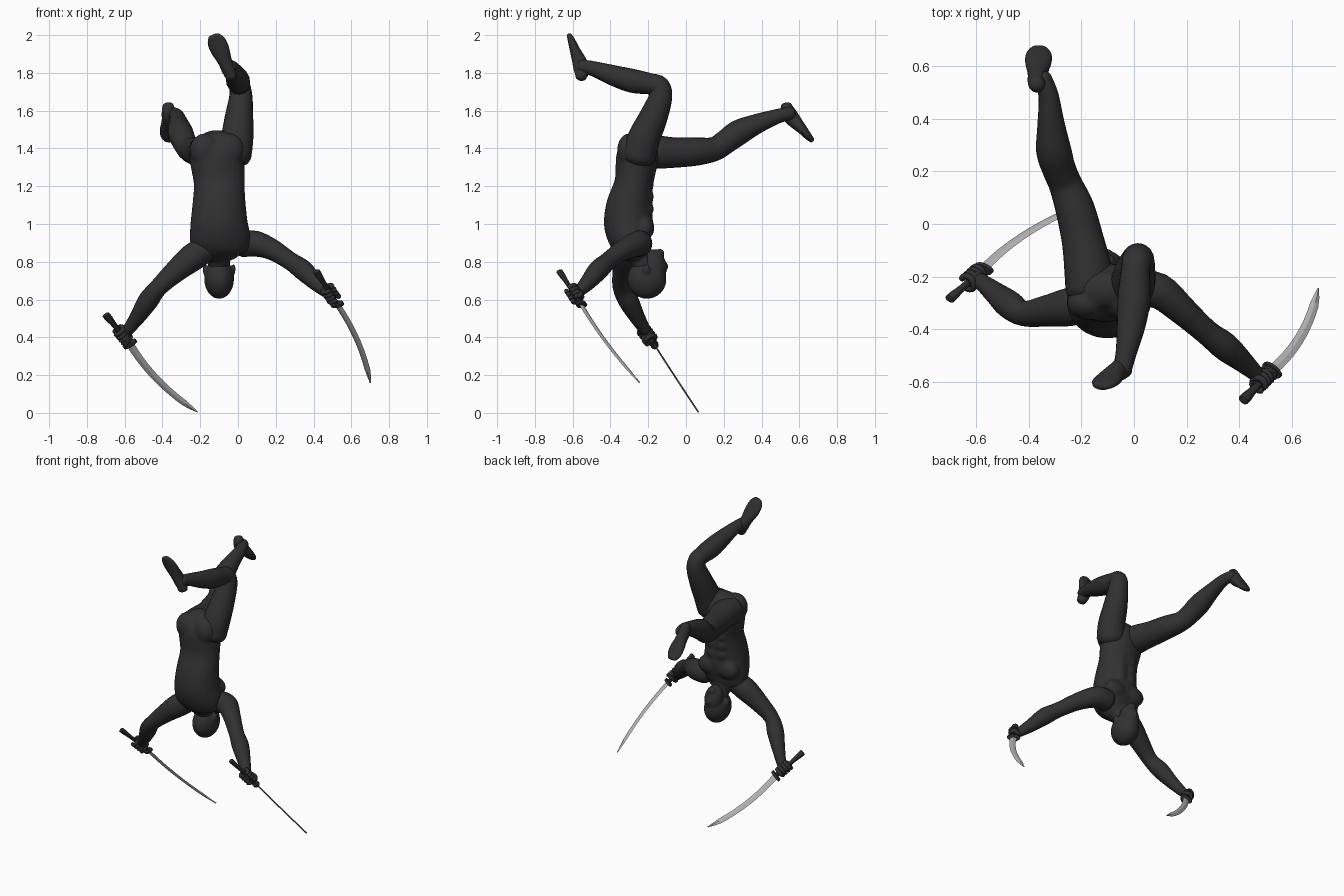
import bpy, bmesh, math
from mathutils import Vector, Matrix

if "Cube" in bpy.data.objects:
    bpy.data.objects.remove(bpy.data.objects["Cube"])


def material(name, v):
    m = bpy.data.materials.new(name)
    m.diffuse_color = (v, v, v, 1)
    m.use_nodes = True
    m.node_tree.nodes["Principled BSDF"].inputs["Base Color"].default_value = m.diffuse_color
    return m


DARK = material("charcoal", 0.03)
STEEL = material("steel grey", 0.5)


def catmull(pts, steps):
    out = []
    for i in range(len(pts) - 1):
        a, b, c, d = (Vector(pts[max(0, min(len(pts) - 1, i + k))]) for k in (-1, 0, 1, 2))
        for s in range(steps):
            t = s / steps
            out.append(0.5 * (2 * b + (c - a) * t + (2 * a - 5 * b + 4 * c - d) * t * t
                              + (3 * b - a - 3 * c + d) * t ** 3))
    out.append(Vector(pts[-1]))
    return out


def loft(bm, secs, ref=(1, 0, 0), n=20, steps=4, cap=0.6):
    """Tube through (x, y, z[, ra, rb]) sections; ra lies along ref. Rounded ends."""
    secs = [s if len(s) == 5 else (*s, s[3]) for s in secs]
    pts = catmull(secs, steps)
    c = [Vector(p[:3]) for p in pts]
    rings = []
    last = len(c) - 1
    for i, p in enumerate(pts):
        t = (c[min(i + 1, last)] - c[max(i - 1, 0)]).normalized()
        side = (Vector(ref) - t * t.dot(Vector(ref))).normalized()
        up = t.cross(side)
        here = [(c[i], 1.0)]
        if cap and i in (0, last):
            sign = -1 if i == 0 else 1
            r = min(p[3], p[4]) * cap * sign
            extra = [(c[i] + t * r * math.sin(a), math.cos(a)) for a in (0.5, 1.0, 1.4)]
            here = here + extra if i else extra[::-1] + here
        for o, k in here:
            rings.append([bm.verts.new(o + side * p[3] * k * math.cos(a) + up * p[4] * k * math.sin(a))
                          for a in (2 * math.pi * j / n for j in range(n))])
    for r0, r1 in zip(rings, rings[1:]):
        for j in range(n):
            bm.faces.new((r0[j], r0[(j + 1) % n], r1[(j + 1) % n], r1[j]))
    bm.faces.new(rings[0])
    bm.faces.new(rings[-1])


def ball(bm, loc, radii, rot=None):
    m = Matrix.Translation(loc) @ (rot or Matrix()) @ Matrix.Diagonal((*radii, 1))
    bmesh.ops.create_uvsphere(bm, u_segments=24, v_segments=16, radius=1, matrix=m)


def finish(name, bm, mat=DARK, voxel=0, angle=60):
    bmesh.ops.recalc_face_normals(bm, faces=bm.faces)
    me = bpy.data.meshes.new(name)
    bm.to_mesh(me)
    bm.free()
    ob = bpy.data.objects.new(name, me)
    bpy.context.collection.objects.link(ob)
    me.materials.append(mat)
    for p in me.polygons:
        p.use_smooth = True
    if voxel:  # fuse overlapping volumes into one soft skin
        r = ob.modifiers.new("fuse", 'REMESH')
        r.mode = 'VOXEL'
        r.voxel_size = voxel
        r.use_smooth_shade = True
        s = ob.modifiers.new("soften", 'SMOOTH')
        s.iterations = 4
    else:
        bpy.context.view_layer.objects.active = ob
        bpy.ops.object.select_all(action='DESELECT')
        ob.select_set(True)
        bpy.ops.object.shade_smooth_by_angle(angle=math.radians(angle))
    return ob


# Torso: upside down, belly towards +y
bm = bmesh.new()
loft(bm, [(-.11, -.25, 1.455, .09, .07), (-.11, -.25, 1.41, .135, .10), (-.11, -.26, 1.34, .145, .112),
          (-.10, -.275, 1.22, .135, .103), (-.10, -.30, 1.10, .142, .122), (-.10, -.305, 1.0, .153, .13),
          (-.095, -.295, .92, .162, .115), (-.10, -.28, .87, .15, .09), (-.10, -.27, .84, .11, .065)])
for s in (-1, 1):
    ball(bm, (-.10 + s * .072, -.215, .98), (.078, .048, .062))      # chest
    ball(bm, (-.11 + s * .065, -.30, 1.39), (.08, .065, .09))        # buttocks
    for k in range(3):
        ball(bm, (-.10 + s * .035, -.192, 1.08 + k * .065), (.035, .022, .034))  # belly muscles
loft(bm, [(-.10, -.28, .90, .075), (-.10, -.25, .83, .058), (-.10, -.215, .76, .055)])  # neck
finish("torso", bm, voxel=.011)

# Head: crown down, face towards +y
bm = bmesh.new()
ball(bm, (-.10, -.207, .708), (.079, .104, .104), Matrix.Rotation(.2, 4, 'X'))
ball(bm, (-.10, -.165, .785), (.06, .06, .085), Matrix.Rotation(.35, 4, 'X'))
ball(bm, (-.10, -.112, .775), (.014, .018, .026))
ball(bm, (-.10, -.14, .845), (.03, .026, .024))
for s in (-1, 1):
    ball(bm, (-.10 + s * .077, -.21, .76), (.01, .02, .03))
finish("head", bm, voxel=.008)

# Arms: shoulder, elbow, wrist
ARMS = {
    "left_side_arm": [(-.17, -.30, .87, .07), (-.245, -.315, .82, .073), (-.33, -.33, .75, .06),
                      (-.42, -.34, .665, .048), (-.475, -.305, .595, .054), (-.53, -.26, .51, .042),
                      (-.585, -.215, .435, .03)],
    "right_side_arm": [(.02, -.25, .895, .07), (.095, -.255, .895, .068), (.18, -.325, .865, .056),
                       (.275, -.41, .805, .048), (.345, -.465, .755, .054), (.41, -.52, .69, .042),
                       (.465, -.57, .64, .03)],
}
for name, secs in ARMS.items():
    bm = bmesh.new()
    loft(bm, secs, ref=(0, 1, 0))
    finish(name, bm)

# Legs: hip, knee, ankle
LEGS = {
    "bent_leg": [(-.02, -.25, 1.36, .09), (-.005, -.225, 1.45, .086), (.005, -.175, 1.56, .076),
                 (.015, -.135, 1.67, .062), (.01, -.142, 1.728, .056), (.005, -.19, 1.742, .056),
                 (0, -.28, 1.757, .063), (-.01, -.38, 1.785, .055), (-.03, -.49, 1.822, .04),
                 (-.045, -.555, 1.835, .036)],
    "stretched_leg": [(-.17, -.25, 1.385, .09), (-.175, -.17, 1.382, .09), (-.195, -.06, 1.378, .08),
                      (-.225, .06, 1.384, .074), (-.26, .15, 1.397, .064), (-.285, .21, 1.435, .064),
                      (-.305, .28, 1.485, .067), (-.315, .38, 1.532, .052), (-.325, .49, 1.572, .038),
                      (-.35, .555, 1.585, .036)],
}
for name, secs in LEGS.items():
    bm = bmesh.new()
    loft(bm, secs, ref=(1, 0, 0) if name == "stretched_leg" else (1, .01, .01))
    finish(name, bm)


# Feet: heel to toe, wide along x
def foot(name, heel, toe, instep):
    bm = bmesh.new()
    h, t, up = Vector(heel), Vector(toe), Vector(instep).normalized()
    secs = []
    for f, w, th in ((.05, .03, .03), (.2, .036, .042), (.4, .038, .038), (.65, .05, .027),
                     (.85, .048, .02), (.97, .032, .014)):
        secs.append((*(h.lerp(t, f) + up * th), w, th))
    loft(bm, secs, ref=(1, 0, 0))
    finish(name, bm)


foot("bent_leg_foot", (-.03, -.583, 1.76), (-.13, -.632, 2.0), (0, 1, .2))
foot("stretched_leg_foot", (-.37, .55, 1.652), (-.36, .683, 1.445), (0, -.85, -.55))


# Swords with grip, guard, curved blade, and the fist around the grip
def sword(side, pommel, guard, tip, bow, hand):
    p, g, t = Vector(pommel), Vector(guard), Vector(tip)
    d = (g - p).normalized()
    bow = Vector(bow)
    bow = (bow - d * bow.dot(d)).normalized()
    rot = d.to_track_quat('Z', 'Y').to_matrix().to_4x4()

    bm = bmesh.new()
    loft(bm, [(*p, .021, .015), (*p.lerp(g, .12), .021, .015), (*p.lerp(g, .4), .015, .011),
              (*g, .015, .011)], ref=bow, n=8, cap=.1)
    finish(side + "_grip", bm, angle=30)

    bm = bmesh.new()
    loft(bm, [(*(g - d * .008), .042, .022), (*(g + d * .008), .042, .022)], ref=bow, n=12, steps=1, cap=.05)
    finish(side + "_guard", bm, angle=30)

    bm = bmesh.new()
    secs = []
    for i in range(13):
        f = i / 12
        w = .021 - .004 * f
        w *= 1 if f < .85 else max(.06, (1 - f) / .15) ** .6
        secs.append((*(g.lerp(t, f) + bow * .032 * 4 * f * (1 - f)), w, .0045))
    loft(bm, secs, ref=bow, n=4, steps=1, cap=0)
    finish(side + "_blade", bm, STEEL, angle=20)

    # fist: palm, four wrapped fingers and a thumb
    bm = bmesh.new()
    h = Vector(hand)
    c = p + d * (h - p).dot(d)
    ball(bm, c.lerp(h, .6), (.032, .032, .045), rot)
    u = (h - c).normalized()
    v = d.cross(u)
    for k in range(4):
        o = c + d * (k - 1.5) * .023
        arc = [(*(o + u * .028 * math.cos(a) + v * .03 * math.sin(a)), .0125)
               for a in (-2.6, -1.7, -.8, .2, 1.1, 2.0, 2.7)]
        loft(bm, arc, ref=d, n=8, steps=2)
    loft(bm, [(*(h + v * .02), .014), (*(c + v * .033 + d * .03), .013), (*(c - u * .02 + v * .025 + d * .045), .01)],
         ref=u, n=8)
    finish(side + "_fist", bm)


sword("left_side", (-.70, -.285, .52), (-.572, -.17, .365), (-.215, .065, .005), (-.77, .33, -.55),
      (-.595, -.207, .425))
sword("right_side", (.415, -.67, .75), (.525, -.555, .575), (.70, -.245, .16), (.85, -.52, -.04),
      (.472, -.575, .63))
